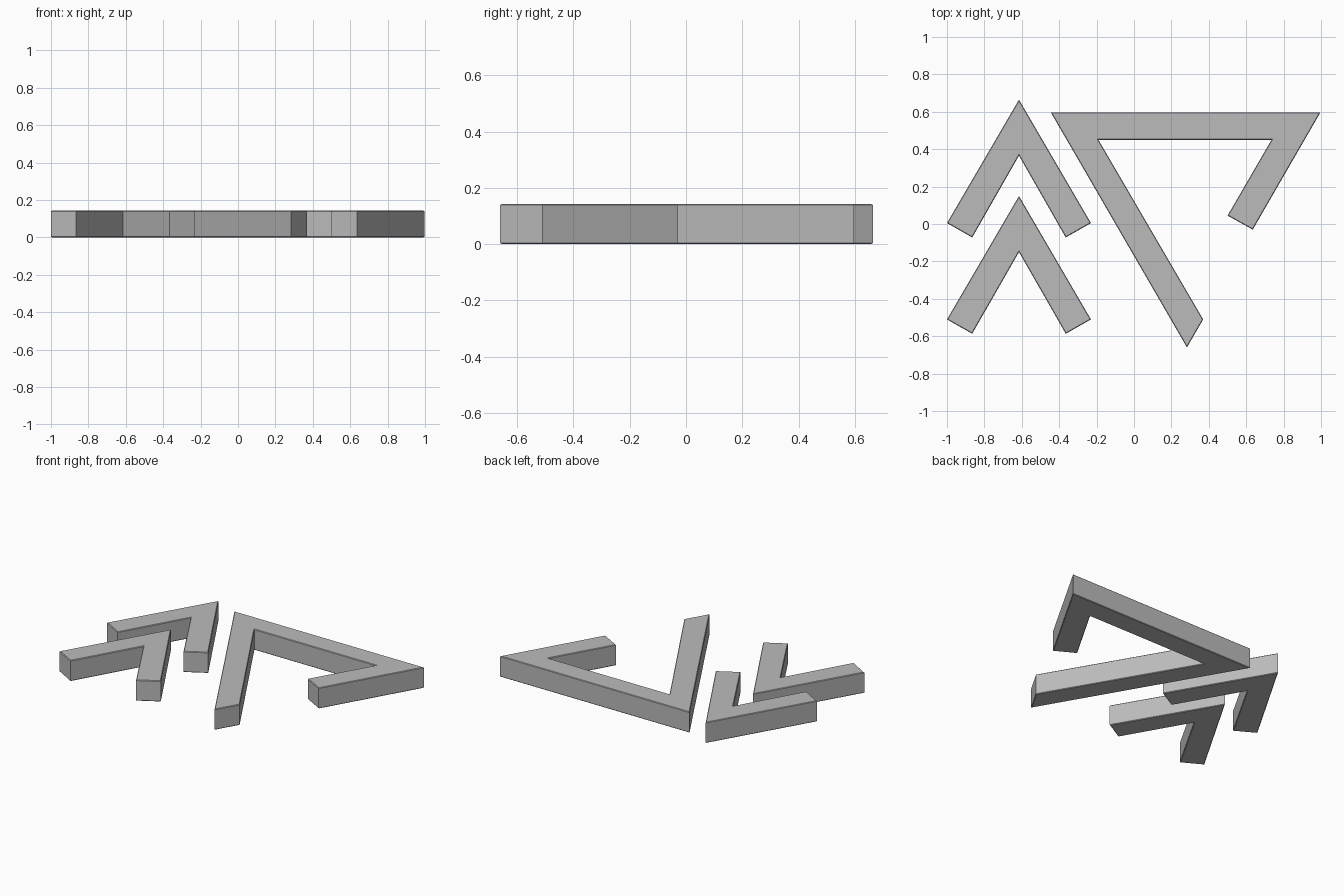
import bpy
import bmesh

cube = bpy.data.objects.get("Cube")
if cube:
    bpy.data.objects.remove(cube, do_unlink=True)

HEIGHT = 0.143
RIM = 0.004

grey = bpy.data.materials.new("plain_grey")
grey.use_nodes = True
colour = (0.5, 0.5, 0.5, 1)
grey.diffuse_color = colour
grey.node_tree.nodes["Principled BSDF"].inputs["Base Color"].default_value = colour


def slab(name, outline, shift=0.0):
    """Extrude a flat outline and soften its top and bottom rims."""
    bm = bmesh.new()
    base = bm.faces.new([bm.verts.new((x, y + shift, 0)) for x, y in outline])
    top = bmesh.ops.extrude_face_region(bm, geom=[base], use_keep_orig=True)["geom"]
    for v in top:
        if isinstance(v, bmesh.types.BMVert):
            v.co.z = HEIGHT
    bmesh.ops.recalc_face_normals(bm, faces=bm.faces)
    rims = [e for e in bm.edges if abs(e.verts[0].co.z - e.verts[1].co.z) < 0.01]
    bmesh.ops.bevel(bm, geom=rims, offset=RIM, segments=1, affect='EDGES')
    mesh = bpy.data.meshes.new(name)
    bm.to_mesh(mesh)
    bm.free()
    mesh.materials.append(grey)
    obj = bpy.data.objects.new(name, mesh)
    bpy.context.collection.objects.link(obj)
    return obj


# Two matching chevrons, mirrored about their own centre line
MID = -0.615
half = [(0.385, 0.005), (0.25, -0.072)]
chevron = ([(MID, 0.665)] + [(MID + x, y) for x, y in half]
           + [(MID, 0.365)] + [(MID - x, y) for x, y in reversed(half)])
slab("back_chevron", chevron)
slab("front_chevron", chevron, -0.515)

# Large hooked bar with one long leg and one short leg
hook = [(-0.445, 0.597), (0.997, 0.597), (0.635, -0.03), (0.50, 0.045),
        (0.735, 0.45), (-0.19, 0.45), (0.37, -0.51), (0.283, -0.66)]
slab("hooked_bar", hook)
